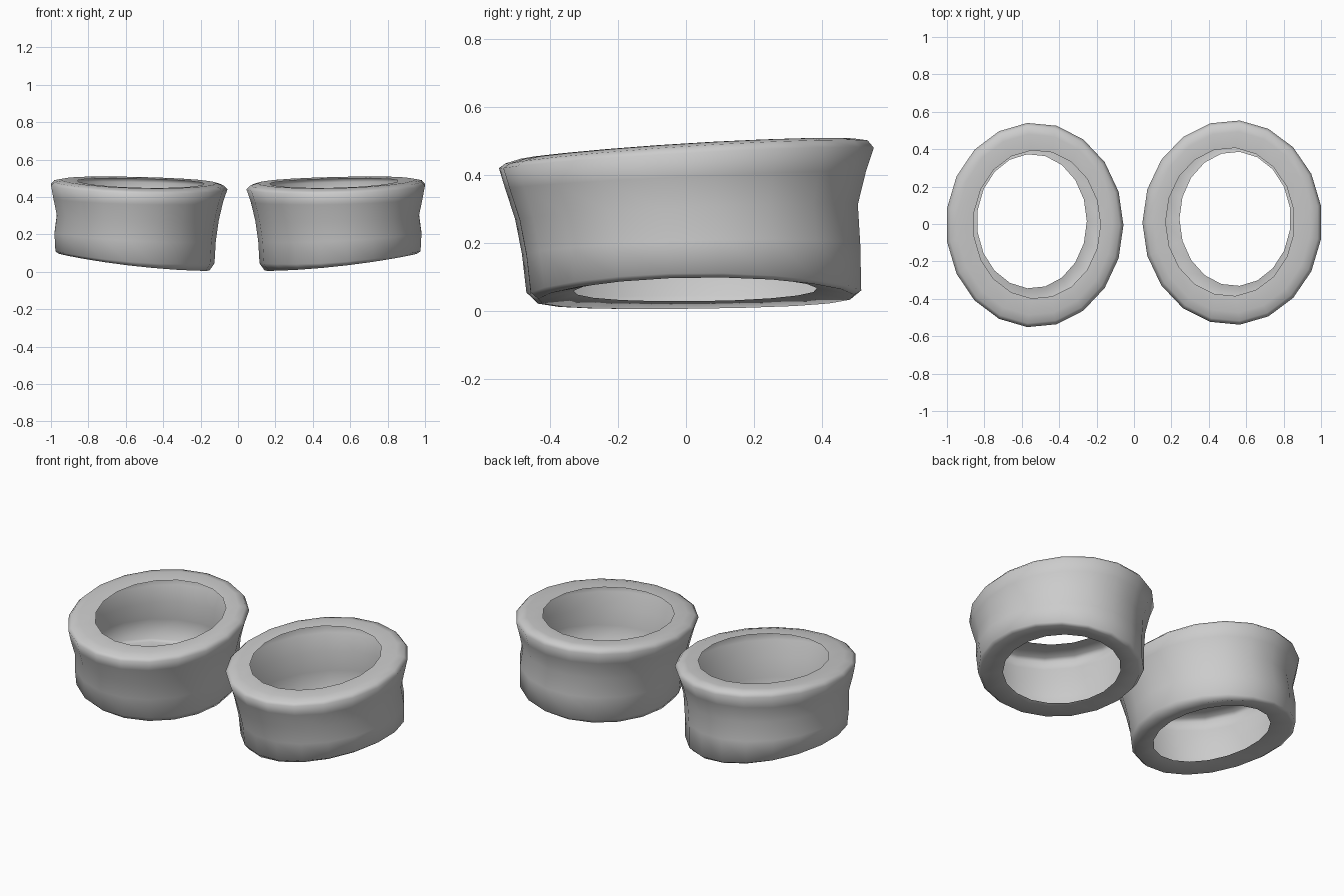
import bpy, bmesh, math

SIDES = 19

grey = bpy.data.materials.new("plain grey")
grey.diffuse_color = (0.6, 0.6, 0.6, 1)

# Section of a thin cuff, from the upper hole over the wall to the lower hole.
# Each loop: x min, x max, y min, y max, middle z, tilt along x, tilt along y, bend along x
LOOPS = [
    (0.169, 0.858, -0.386, 0.408, 0.473, 0.008, 0.024, 0.005),   # upper hole
    (0.105, 0.945, -0.475, 0.495, 0.477, 0.010, 0.030, 0.006),   # top flange
    (0.065, 0.988, -0.520, 0.537, 0.467, 0.012, 0.034, 0.006),   # rounded top edge
    (0.045, 1.006, -0.540, 0.555, 0.449, 0.012, 0.030, 0.004),   # widest rim
    (0.068, 0.993, -0.522, 0.532, 0.385, 0.010, 0.025, 0.0),
    (0.092, 0.974, -0.492, 0.508, 0.290, 0.015, 0.022, 0.0),     # waist
    (0.108, 0.987, -0.472, 0.515, 0.180, 0.022, 0.015, 0.006),
    (0.115, 0.982, -0.459, 0.518, 0.054, 0.033, 0.003, 0.024),   # lower wall
    (0.143, 0.962, -0.437, 0.497, 0.037, 0.046, 0.006, 0.015),   # bottom edge
    (0.243, 0.838, -0.332, 0.387, 0.060, 0.036, 0.004, 0.004),   # lower hole
]


def make_cuff(name, side, x_scale, y_shift):
    bm = bmesh.new()
    rings = []
    for x0, x1, y0, y1, z, tilt_x, tilt_y, bend in LOOPS:
        ring = []
        for i in range(SIDES):
            a = 2 * math.pi * (i + 0.5) / SIDES
            c, s = math.cos(a), math.sin(a)
            x = (x0 + x1) / 2 + c * (x1 - x0) / 2
            y = (y0 + y1) / 2 + s * (y1 - y0) / 2
            x = 1 - (1 - x) * x_scale
            height = z + c * tilt_x + s * tilt_y + c * c * bend
            ring.append(bm.verts.new((side * x, y + y_shift, height)))
        rings.append(ring)
    # Join each loop to the next, facing outward on both sides
    for ring, nxt in zip(rings, rings[1:]):
        for i in range(SIDES):
            j = (i + 1) % SIDES
            quad = (ring[i], nxt[i], nxt[j], ring[j])
            bm.faces.new(quad if side > 0 else quad[::-1]).smooth = True
    mesh = bpy.data.meshes.new(name)
    bm.to_mesh(mesh)
    bm.free()
    mesh.materials.append(grey)
    bpy.context.collection.objects.link(bpy.data.objects.new(name, mesh))


make_cuff("right_cuff", 1, 1.0, 0.0)
make_cuff("left_cuff", -1, 0.988, -0.013)
